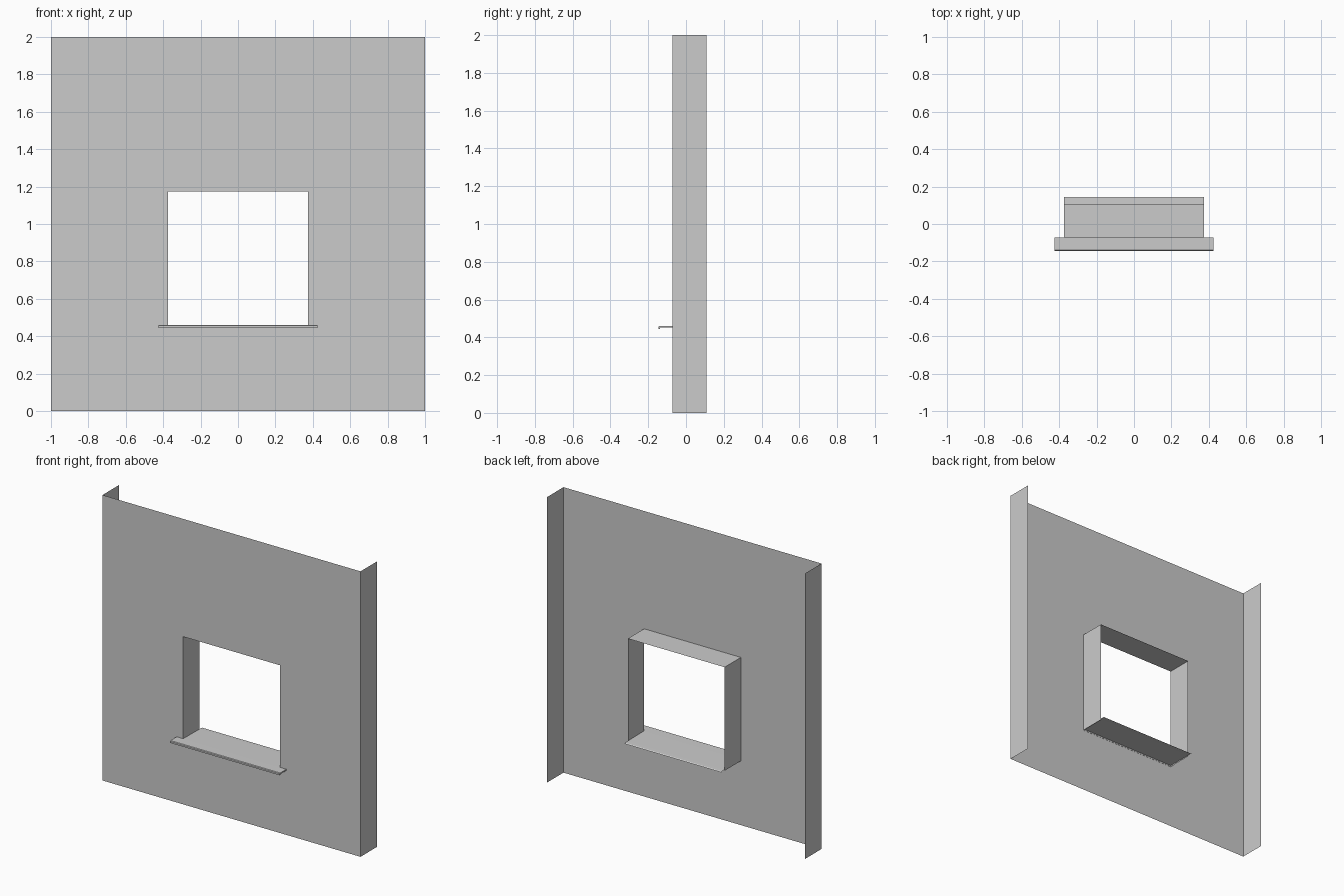
import bpy, bmesh

if "Cube" in bpy.data.objects:
    bpy.data.objects.remove(bpy.data.objects["Cube"])

W = 1.0                      # half width of wall
OX, Z0, Z1 = 0.375, 0.45, 1.175   # opening
YF, YB = -0.072, 0.108       # front skin, back of reveal and returns


def make(name, faces):
    bm = bmesh.new()
    for f in faces:
        bm.faces.new([bm.verts.new(p) for p in f])
    bmesh.ops.remove_doubles(bm, verts=bm.verts, dist=1e-5)
    me = bpy.data.meshes.new(name)
    bm.to_mesh(me)
    bm.free()
    ob = bpy.data.objects.new(name, me)
    bpy.context.collection.objects.link(ob)
    return ob


def sweep(profile, half):
    """Sheets swept along x through consecutive (y, z) points."""
    return [[(-half, *a), (-half, *b), (half, *b), (half, *a)]
            for a, b in zip(profile, profile[1:])]


# Front skin: frame of four faces around the opening
outer = [(-W, 0), (W, 0), (W, 2), (-W, 2)]
inner = [(-OX, Z0), (OX, Z0), (OX, Z1), (-OX, Z1)]
make("wall_skin", [[(x, YF, z) for x, z in
                    (outer[i], outer[(i + 1) % 4], inner[(i + 1) % 4], inner[i])]
                   for i in range(4)])

# Side returns of the wall
for side, s in (("left", -1), ("right", 1)):
    f = [(s * W, YF, 0), (s * W, YB, 0), (s * W, YB, 2), (s * W, YF, 2)]
    make("wall_return_" + side, [f if s > 0 else f[::-1]])

# Window reveal: two jambs and the head
reveal = [inner[1], inner[2], inner[3], inner[0]]
make("window_reveal", [[(a[0], YF, a[1]), (b[0], YF, b[1]), (b[0], YB, b[1]), (a[0], YB, a[1])]
                       for a, b in zip(reveal, reveal[1:])])

# Inner sill sheet with a slight fold down at the back
make("sill_sheet", sweep([(0.145, 0.452), (0.138, 0.457), (YB, 0.458), (YF, 0.46)], OX))

# Projecting sill nose: closed L section with a drip lip
nose = [(YF, 0.46), (-0.140, 0.46), (-0.145, 0.456), (-0.145, 0.445),
        (-0.137, 0.445), (-0.137, 0.451), (YF, 0.451)]
H = 0.425
make("sill_nose", sweep(nose + nose[:1], H)
     + [[(H, *p) for p in nose[::-1]], [(-H, *p) for p in nose]])
